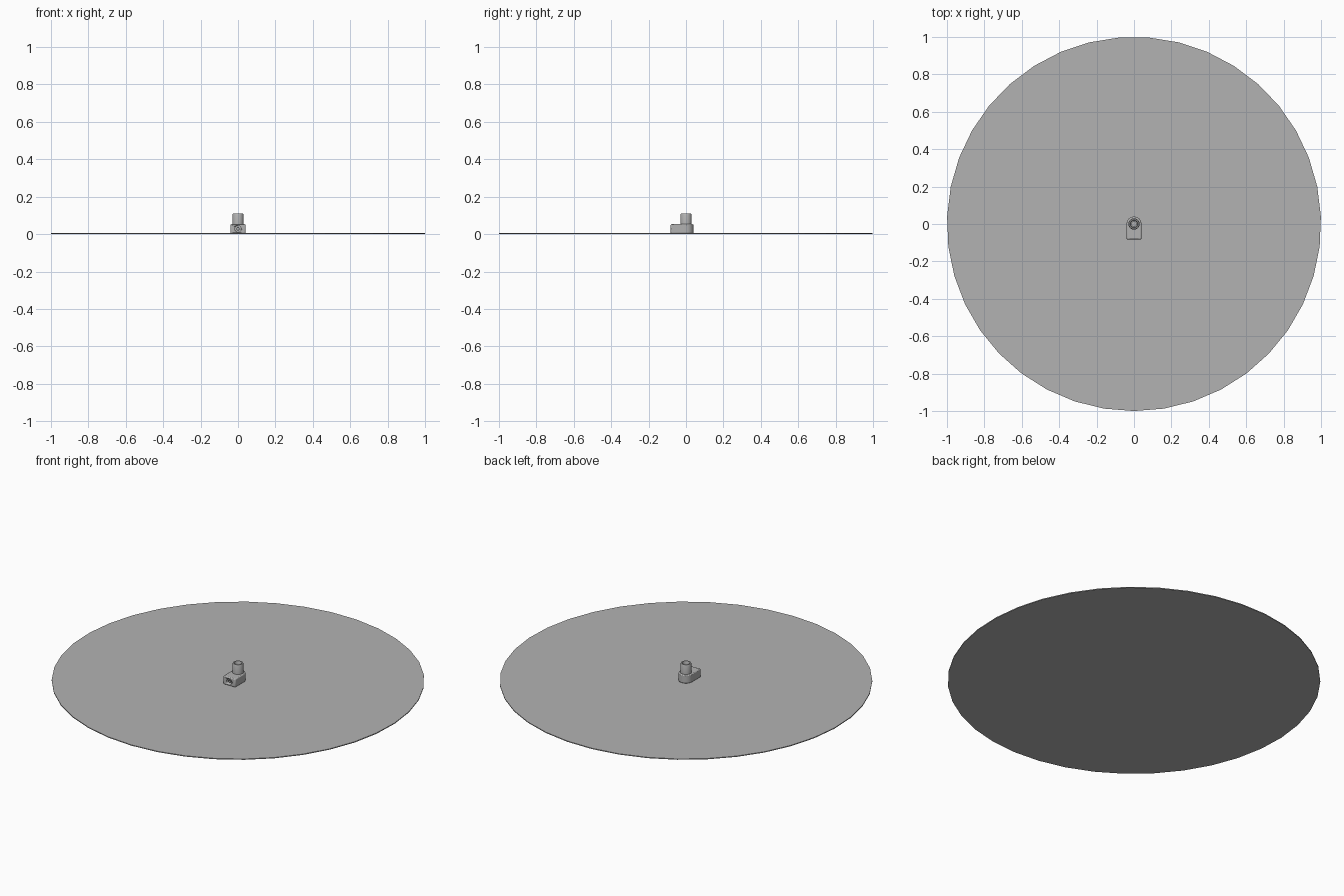
import bpy, bmesh, math

if "Cube" in bpy.data.objects:
    bpy.data.objects.remove(bpy.data.objects["Cube"])

grey = bpy.data.materials.new("mid grey")
grey.use_nodes = True
COLOUR = (0.45, 0.45, 0.45, 1)
grey.diffuse_color = COLOUR
grey.node_tree.nodes["Principled BSDF"].inputs["Base Color"].default_value = COLOUR


def finish(name, bm, smooth=True):
    bmesh.ops.recalc_face_normals(bm, faces=bm.faces)
    mesh = bpy.data.meshes.new(name)
    bm.to_mesh(mesh)
    bm.free()
    mesh.materials.append(grey)
    obj = bpy.data.objects.new(name, mesh)
    bpy.context.collection.objects.link(obj)
    if smooth:
        bpy.ops.object.select_all(action='DESELECT')
        bpy.context.view_layer.objects.active = obj
        obj.select_set(True)
        bpy.ops.object.shade_smooth_by_angle(angle=math.radians(30))
    return obj


def prism(name, outline, z0, z1, smooth=False):
    bm = bmesh.new()
    base = bm.faces.new([bm.verts.new((x, y, z0)) for x, y in outline])
    top = bmesh.ops.extrude_face_region(bm, geom=[base])["geom"]
    bmesh.ops.translate(bm, vec=(0, 0, z1 - z0),
                        verts=[v for v in top if isinstance(v, bmesh.types.BMVert)])
    return finish(name, bm, smooth)


def lathe(name, profile, sides=32):
    bm = bmesh.new()
    verts = [bm.verts.new((r, 0, z)) for r, z in profile]
    edges = [bm.edges.new(pair) for pair in zip(verts, verts[1:])]
    bmesh.ops.spin(bm, geom=verts + edges, axis=(0, 0, 1), cent=(0, 0, 0),
                   angle=math.tau, steps=sides, use_duplicate=False)
    bmesh.ops.remove_doubles(bm, verts=bm.verts, dist=0.0001)
    return finish(name, bm)


# Thin round base plate
SIDES = 39
ring = [(math.sin(math.tau * i / SIDES), -math.cos(math.tau * i / SIDES))
        for i in range(SIDES)]
prism("base_plate", ring, 0, 0.005)

# Body: square front, half-round back, softened top and front edges
R = 0.04
outline = [(-R, -0.082), (R, -0.082)]
outline += [(R * math.cos(math.pi * i / 16), R * math.sin(math.pi * i / 16))
            for i in range(17)]
body = prism("fitting_body", outline, 0.003, 0.053, True)
bevel = body.modifiers.new("soft_edges", 'BEVEL')
bevel.width = 0.005
bevel.segments = 2
bevel.angle_limit = math.radians(40)

# Upright neck with a chamfered rim and a stepped bore
lathe("neck", [(0.030, 0.050), (0.030, 0.102), (0.027, 0.109), (0.021, 0.109),
               (0.019, 0.105), (0.019, 0.085), (0.012, 0.085), (0.012, 0.060),
               (0, 0.060)])

# Front port: cut a round bore into the body
cutter = lathe("port_cutter", [(0, -0.03), (0.017, -0.03), (0.017, 0.03), (0, 0.03)])
cutter.rotation_euler.x = math.pi / 2
cutter.location = (0, -0.085, 0.028)
cutter.hide_render = True
cutter.hide_viewport = True
cut = body.modifiers.new("front_port", 'BOOLEAN')
cut.object = cutter
cut.operation = 'DIFFERENCE'

# Sleeve inside the port
sleeve = lathe("port_sleeve", [(0.009, 0.0), (0.009, 0.022), (0.006, 0.022),
                               (0.006, 0.005), (0, 0.005)], 20)
sleeve.rotation_euler.x = math.pi / 2
sleeve.location = (0, -0.055, 0.028)
